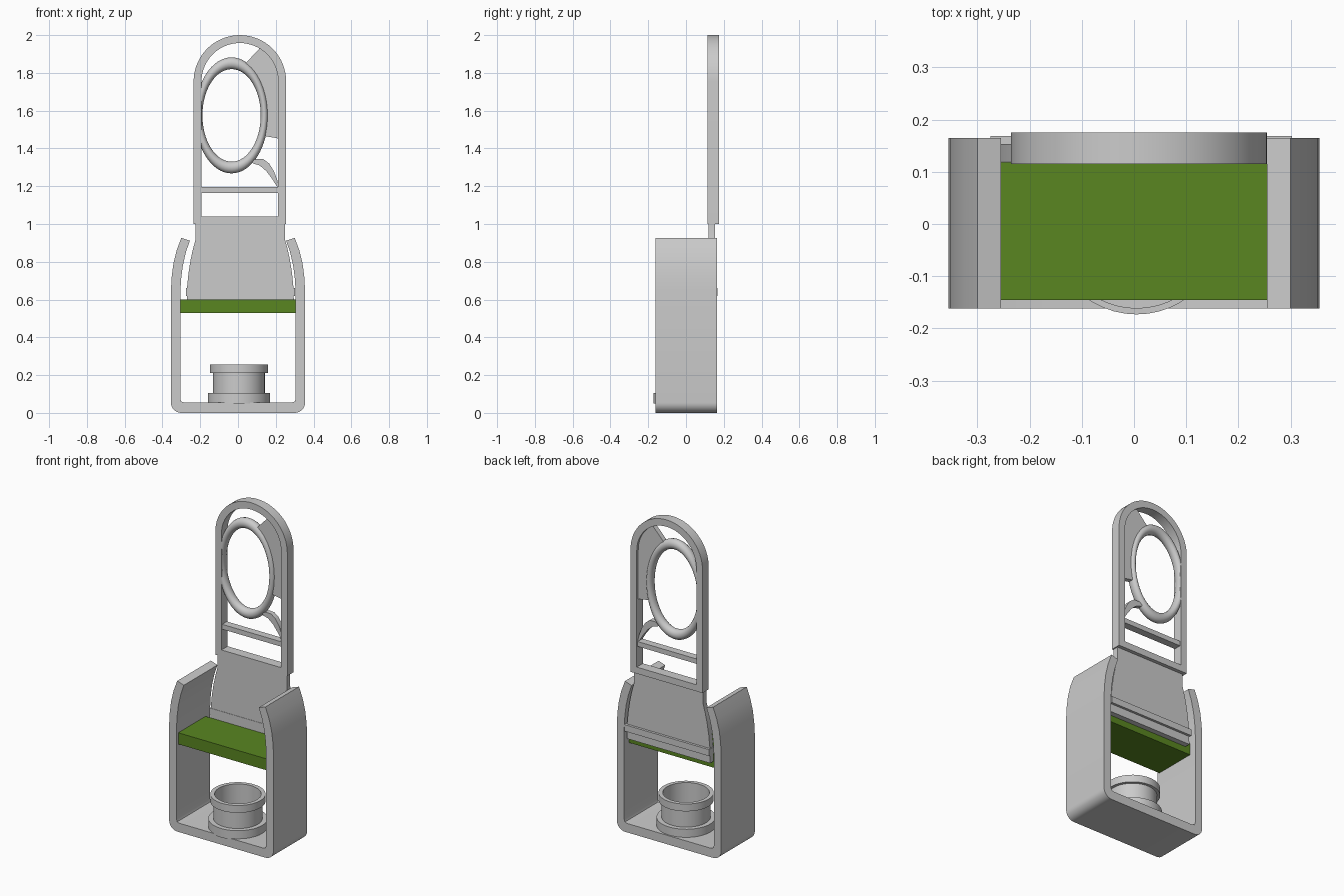
import bpy, bmesh
from math import sin, cos, pi, radians

if "Cube" in bpy.data.objects:
    bpy.data.objects.remove(bpy.data.objects["Cube"])


def finish(name, bm, smooth=True, color=None):
    bmesh.ops.recalc_face_normals(bm, faces=bm.faces)
    mesh = bpy.data.meshes.new(name)
    bm.to_mesh(mesh)
    bm.free()
    ob = bpy.data.objects.new(name, mesh)
    bpy.context.collection.objects.link(ob)
    if color:
        mat = bpy.data.materials.new(name + "_paint")
        mat.diffuse_color = color
        mat.use_nodes = True
        mat.node_tree.nodes["Principled BSDF"].inputs["Base Color"].default_value = mat.diffuse_color
        mesh.materials.append(mat)
    bpy.ops.object.select_all(action='DESELECT')
    ob.select_set(True)
    bpy.context.view_layer.objects.active = ob
    if smooth:
        bpy.ops.object.shade_smooth_by_angle(angle=radians(35))
    return ob


def plate(name, pts, y0, y1):
    """Extrude a closed (x, z) outline from y0 to y1."""
    bm = bmesh.new()
    face = bm.faces.new([bm.verts.new((x, y0, z)) for x, z in pts])
    new = bmesh.ops.extrude_face_region(bm, geom=[face])["geom"]
    bmesh.ops.translate(bm, vec=(0, y1 - y0, 0),
                        verts=[v for v in new if isinstance(v, bmesh.types.BMVert)])
    return finish(name, bm)


def box(name, x, y, z, color=None, bevel=0):
    bm = bmesh.new()
    bmesh.ops.create_cube(bm, size=1)
    for v in bm.verts:
        v.co = [a + (b - a) * (c + 0.5) for (a, b), c in zip((x, y, z), v.co)]
    if bevel:
        edges = [e for e in bm.edges if all(v.co.y == y[0] for v in e.verts)
                 and e.verts[0].co.z == e.verts[1].co.z]
        bmesh.ops.bevel(bm, geom=edges, offset=bevel, segments=4,
                        affect='EDGES', profile=0.5)
    return finish(name, bm, True, color)


def loft(name, loops, closed=True):
    """Join equal-length closed loops of 3D points; the last joins the first."""
    bm = bmesh.new()
    rows = [[bm.verts.new(p) for p in loop] for loop in loops]
    n = len(rows[0])
    for i, a in enumerate(rows):
        b = rows[(i + 1) % len(rows)]
        for j in range(n):
            k = (j + 1) % n
            bm.faces.new((a[j], a[k], b[k], b[j]))
    return finish(name, bm)


# U-shaped body with walls curving inward at the top
half = [(0.30, 0)]
half += [(0.30 + 0.055 * sin(a), 0.055 - 0.055 * cos(a))
         for a in [i * pi / 16 for i in range(1, 9)]]
half += [(0.355, 0.65), (0.351, 0.72), (0.342, 0.79), (0.325, 0.86), (0.30, 0.927),
         (0.255, 0.912), (0.276, 0.85), (0.292, 0.78), (0.301, 0.71), (0.305, 0.64),
         (0.305, 0.075), (0.30, 0.06), (0.285, 0.055)]
plate("body_shell", half + [(-x, z) for x, z in reversed(half)], -0.162, 0.165)

# Green shelf
box("shelf", (-0.308, 0.306), (-0.145, 0.12), (0.53, 0.60), (0.10, 0.24, 0.015, 1), 0.012)

# Neck plate flaring down to the shelf, with a ridge along its foot
side = [(0.236, 1.01), (0.236, 0.92), (0.25, 0.87), (0.263, 0.81),
        (0.274, 0.74), (0.282, 0.66), (0.284, 0.57)]
plate("neck_plate", [(0.012 + x, z) for x, z in side]
      + [(0.012 - x, z) for x, z in reversed(side)], 0.12, 0.153)
box("neck_ridge", (-0.275, 0.302), (0.118, 0.168), (0.62, 0.66))


# Arched upper frame
def arch(half_width, bottom, y, steps=32):
    cx, cz = 0.01, 1.755
    pts = [(cx - half_width, y, bottom), (cx + half_width, y, bottom)]
    return pts + [(cx + half_width * cos(pi * i / steps), y,
                   cz + half_width * sin(pi * i / steps)) for i in range(steps + 1)]


F, B = 0.115, 0.175
loft("arch_frame", [arch(0.245, 1.0, F), arch(0.245, 1.0, B),
                    arch(0.203, 1.04, B), arch(0.203, 1.04, F)])
box("frame_crossbar", (-0.20, 0.22), (0.122, 0.168), (1.165, 1.195))

# Oval ring inside the frame
loops = []
for i in range(64):
    t = 2 * pi * i / 64
    loop = []
    for j in range(16):
        u = 2 * pi * j / 16
        r = 0.276 + 0.031 * cos(u)
        loop.append((-0.034 + 0.63 * r * cos(t), 0.145 + 0.029 * sin(u), 1.575 + r * sin(t)))
    loops.append(loop)
loft("oval_ring", loops)

# Web and curved brace linking ring and frame
plate("ring_web", [(0.03, 1.84), (0.122, 1.938), (0.175, 1.90), (0.225, 1.82), (0.23, 1.45),
                   (0.145, 1.465), (0.143, 1.60), (0.125, 1.70), (0.09, 1.78)], 0.13, 0.16)
plate("curved_brace", [(0.07, 1.335), (0.10, 1.345), (0.135, 1.343), (0.165, 1.32),
                       (0.19, 1.28), (0.207, 1.235), (0.218, 1.19), (0.205, 1.20),
                       (0.18, 1.24), (0.15, 1.28), (0.115, 1.31), (0.08, 1.32)], 0.13, 0.16)

# Hollow flanged cup on the floor
profile = [(0.165, 0.05), (0.165, 0.105), (0.137, 0.105), (0.137, 0.21), (0.154, 0.21),
           (0.154, 0.255), (0.13, 0.255), (0.13, 0.05)]
loft("flanged_cup", [[(0.005 + r * cos(2 * pi * i / 48), -0.008 + r * sin(2 * pi * i / 48), z)
                      for i in range(48)] for r, z in profile])
